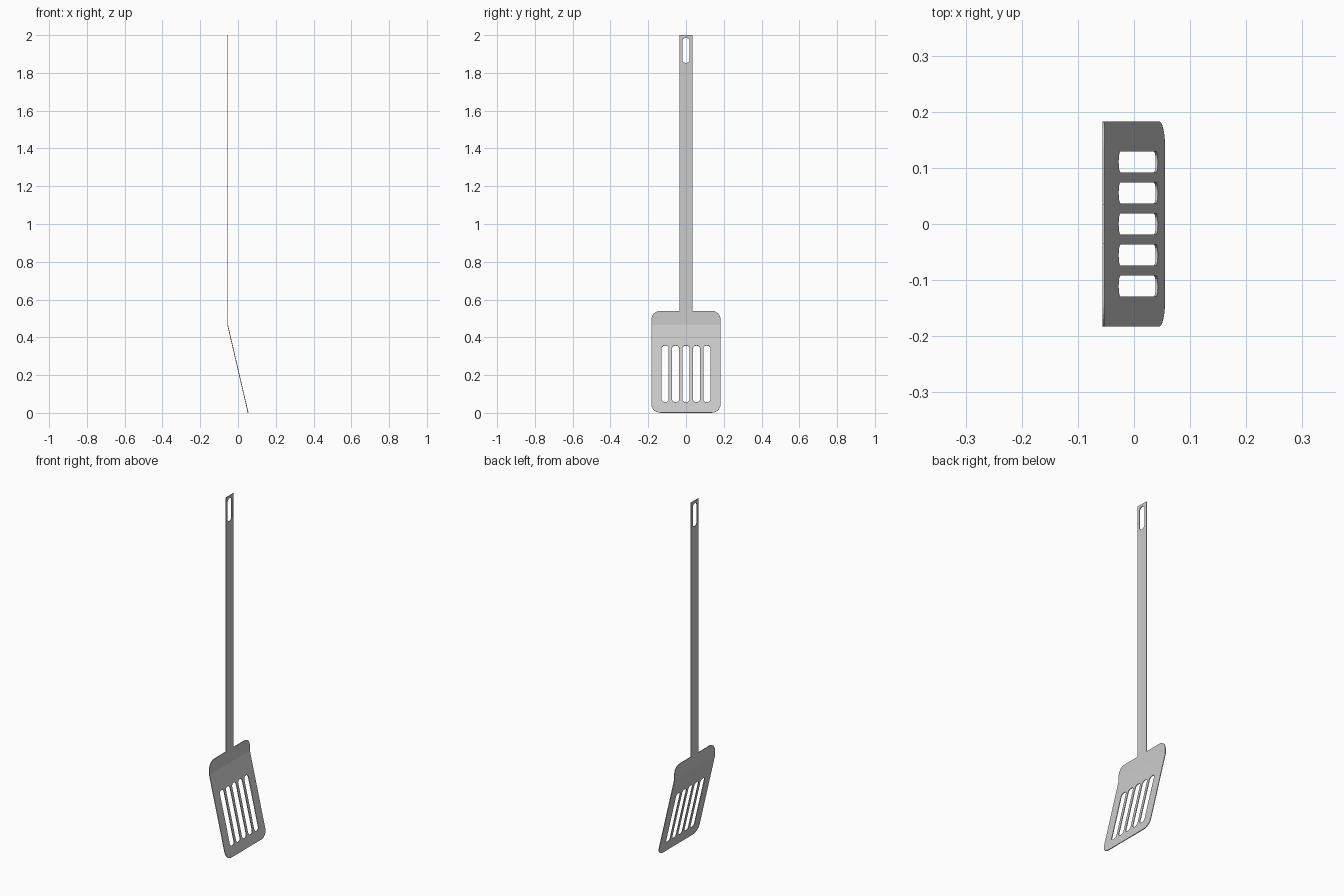
import bpy, bmesh, math
from mathutils import Vector

if "Cube" in bpy.data.objects:
    bpy.data.objects.remove(bpy.data.objects["Cube"])

THICK = 0.004
BEND_Z = 0.465
BASE_Z = 0.001          # centre line of the sheet at the front lip
BACK_X, LIP_X = -0.0545, 0.0535
BLADE_W, BLADE_TOP, BLADE_R = 0.183, 0.54, 0.046
HANDLE_W = 0.035


def arc(cy, cz, r, start, steps=6):
    """Quarter turn in the y-z plane, counter-clockwise from start degrees."""
    return [(cy + r * math.cos(math.radians(start + 90 * i / steps)),
             cz + r * math.sin(math.radians(start + 90 * i / steps)))
            for i in range(steps + 1)]


def rounded_slot(cy, half_w, z0, z1, r):
    pts = []
    for y, z, a in ((cy + half_w - r, z1 - r, 0), (cy - half_w + r, z1 - r, 90),
                    (cy - half_w + r, z0 + r, 180), (cy + half_w - r, z0 + r, 270)):
        pts += arc(y, z, r, a, 5)
    return pts


# Outline: right half of blade and handle, mirrored to the left
inner = BLADE_W - BLADE_R
half = arc(inner, BASE_Z + BLADE_R, BLADE_R, -90)
half += arc(inner, BLADE_TOP - BLADE_R, BLADE_R, 0)
half += [(HANDLE_W, BLADE_TOP), (HANDLE_W, 2.0)]
outline = half + [(-y, z) for y, z in reversed(half)]

# Hanging hole and five blade slots
loops = [outline, rounded_slot(0, 0.019, 1.853, 1.985, 0.017)]
loops += [rounded_slot(i * 0.0553, 0.019, 0.057, 0.356, 0.016) for i in range(-2, 3)]

bm = bmesh.new()
edges = []
for loop in loops:
    vs = [bm.verts.new((0, y, z)) for y, z in loop]
    edges += [bm.edges.new((vs[i - 1], vs[i])) for i in range(len(vs))]
bmesh.ops.triangle_fill(bm, use_beauty=True, edges=edges, normal=Vector((1, 0, 0)))

# Fold the sheet forward below the bend line
bmesh.ops.bisect_plane(bm, geom=bm.verts[:] + bm.edges[:] + bm.faces[:],
                       plane_co=(0, 0, BEND_Z), plane_no=(0, 0, 1))
slope = (LIP_X - BACK_X) / (BEND_Z - BASE_Z)
for v in bm.verts:
    v.co.x = BACK_X + max(0.0, BEND_Z - v.co.z) * slope
bmesh.ops.recalc_face_normals(bm, faces=bm.faces[:])

mesh = bpy.data.meshes.new("spatula")
bm.to_mesh(mesh)
bm.free()
spatula = bpy.data.objects.new("spatula", mesh)
bpy.context.collection.objects.link(spatula)

# Sheet metal thickness
solid = spatula.modifiers.new("thickness", 'SOLIDIFY')
solid.thickness = THICK
solid.offset = 0
solid.use_even_offset = True
